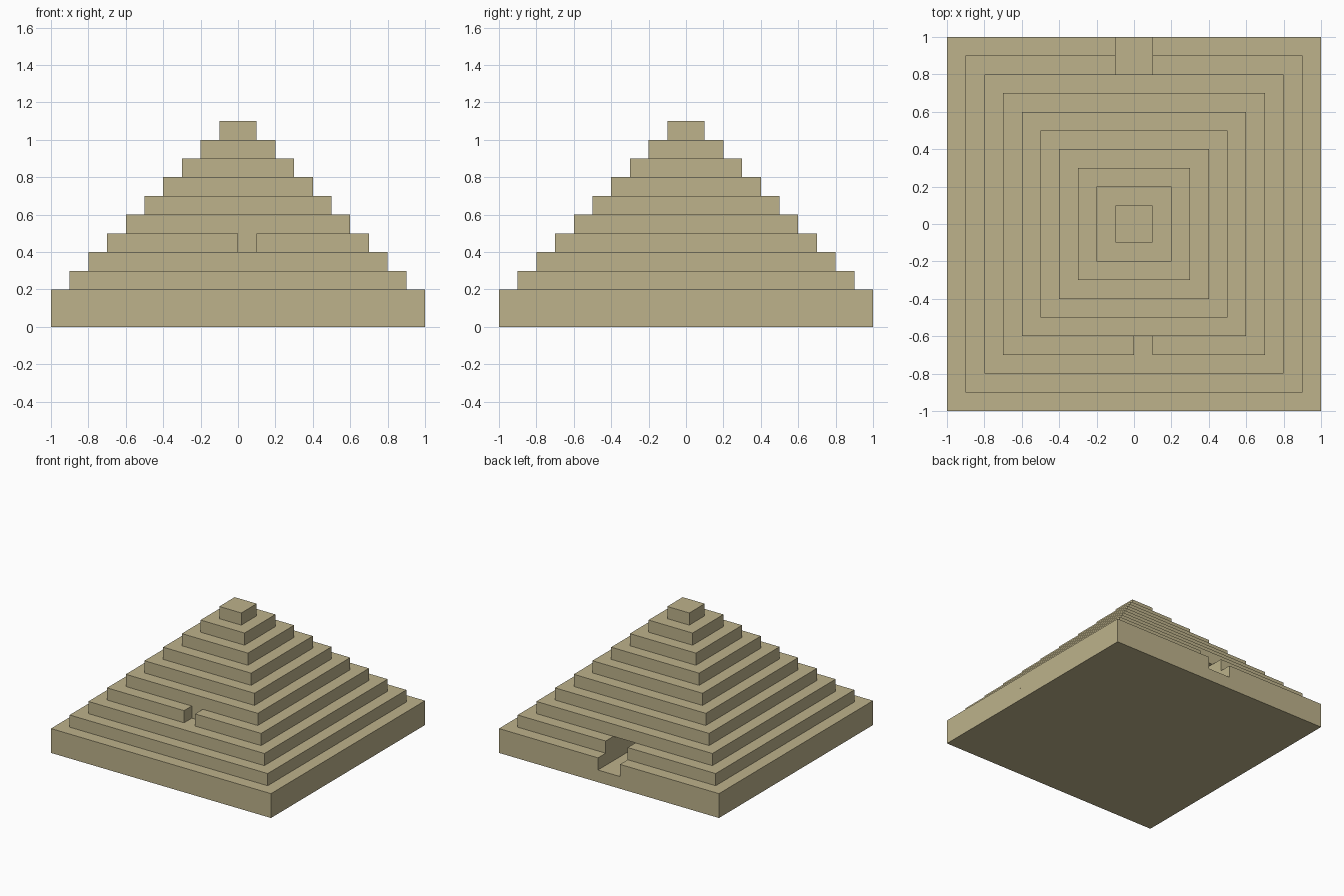
import bpy
import bmesh

STEP = 0.1  # rise and tread of every terrace

cube = bpy.data.objects.get("Cube")
if cube:
    bpy.data.objects.remove(cube, do_unlink=True)

# Sandstone colour shared by all parts
stone = bpy.data.materials.new("sandstone")
stone.use_nodes = True
stone.diffuse_color = (0.51, 0.447, 0.258, 1)
bsdf = stone.node_tree.nodes["Principled BSDF"]
bsdf.inputs["Base Color"].default_value = stone.diffuse_color
bsdf.inputs["Roughness"].default_value = 0.9


def terrace(name, half, bottom, back_slot=None, front_slot=None):
    """Extrude a square outline, with an optional slot (x0, x1, inner y)."""
    outline = [(-half, -half)]
    if front_slot:
        x0, x1, y = front_slot
        outline += [(x0, -half), (x0, y), (x1, y), (x1, -half)]
    outline += [(half, -half), (half, half)]
    if back_slot:
        x0, x1, y = back_slot
        outline += [(x1, half), (x1, y), (x0, y), (x0, half)]
    outline.append((-half, half))

    bm = bmesh.new()
    face = bm.faces.new([bm.verts.new((x, y, bottom)) for x, y in outline])
    ext = bmesh.ops.extrude_face_region(bm, geom=[face], use_keep_orig=True)
    top = [v for v in ext["geom"] if isinstance(v, bmesh.types.BMVert)]
    bmesh.ops.translate(bm, verts=top, vec=(0, 0, STEP))
    bmesh.ops.recalc_face_normals(bm, faces=bm.faces)
    mesh = bpy.data.meshes.new(name)
    bm.to_mesh(mesh)
    bm.free()
    mesh.materials.append(stone)
    obj = bpy.data.objects.new(name, mesh)
    bpy.context.collection.objects.link(obj)


# Foundation, and the two courses the rear passage cuts through
passage = (-0.1, 0.1, 0.0)
terrace("foundation", 1.0, 0)
terrace("base_course", 1.0, STEP, back_slot=passage)
terrace("passage_course", 0.9, 2 * STEP, back_slot=passage)

# Stepped courses up to the capstone; one has a niche in its front
for level in range(3, 11):
    half = 1.1 - level * STEP
    niche = (0.0, 0.1, -0.6) if level == 4 else None
    name = "capstone" if level == 10 else f"step_{level - 2}"
    terrace(name, half, level * STEP, front_slot=niche)
